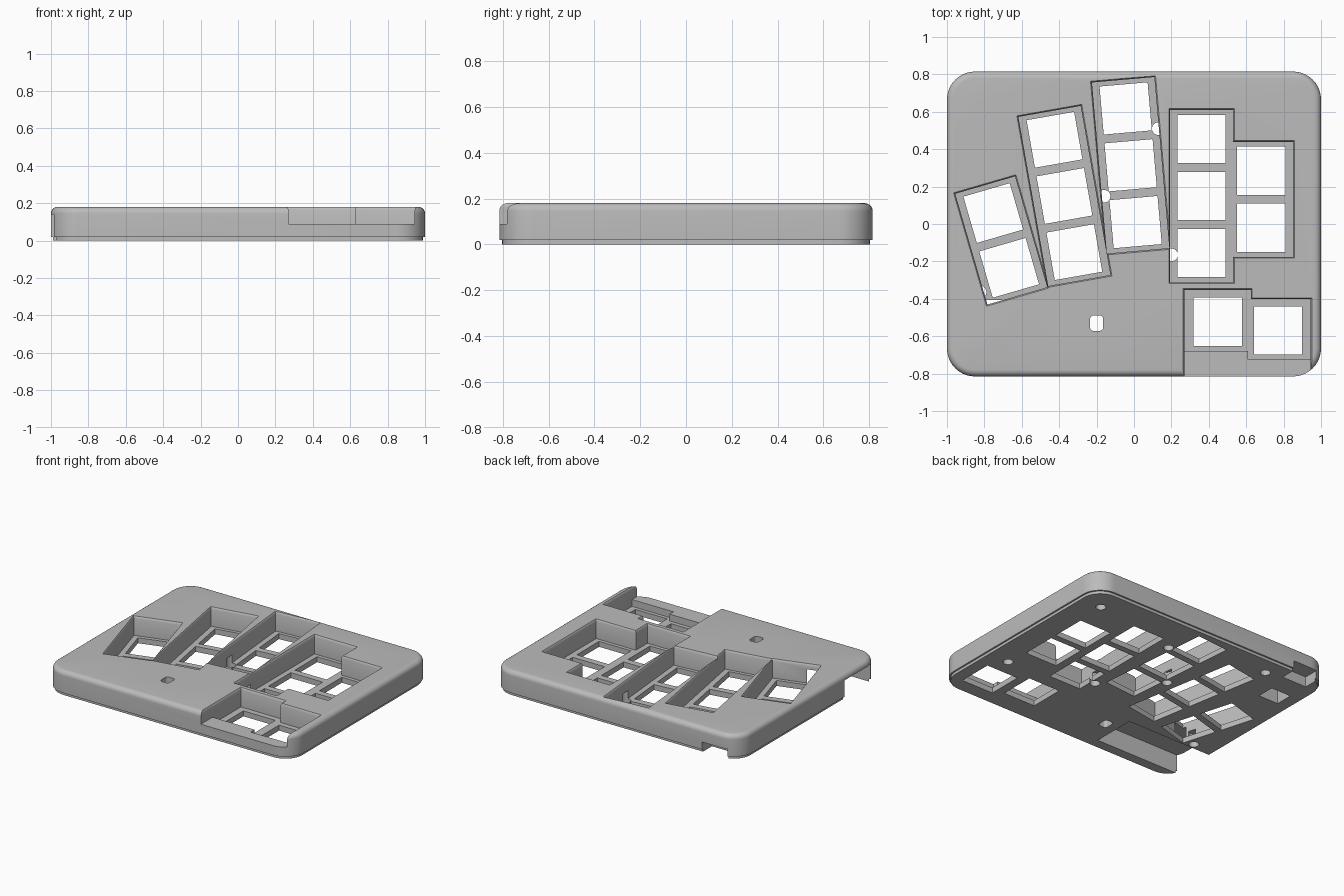
import bpy, bmesh, math
from mathutils import Vector, Matrix

cube = bpy.data.objects.get("Cube")
if cube:
    bpy.data.objects.remove(cube, do_unlink=True)

HALF_X, HALF_Y, TOP = 1.0, 0.815, 0.18
FLOOR, KEY = 0.04, 0.258

grey = bpy.data.materials.new("matte grey")
grey.use_nodes = True
colour = (0.5, 0.5, 0.5, 1)
grey.diffuse_color = colour
grey.node_tree.nodes["Principled BSDF"].inputs["Base Color"].default_value = colour


def rounded_ring(hx, hy, r, z, steps=10):
    """Points of a rounded rectangle, counter-clockwise."""
    points = []
    for corner, (sx, sy) in enumerate([(1, 1), (-1, 1), (-1, -1), (1, -1)]):
        for i in range(steps + 1):
            a = math.pi / 2 * (corner + i / steps)
            points.append(Vector((sx * (hx - r) + r * math.cos(a),
                                  sy * (hy - r) + r * math.sin(a), z)))
    return points


def loft(name, rings):
    """Closed solid through a stack of equal rings."""
    bm = bmesh.new()
    loops = [[bm.verts.new(p) for p in ring] for ring in rings]
    for low, high in zip(loops, loops[1:]):
        for i in range(len(low)):
            j = (i + 1) % len(low)
            bm.faces.new((low[i], low[j], high[j], high[i]))
    bm.faces.new(loops[0][::-1])
    bm.faces.new(loops[-1])
    mesh = bpy.data.meshes.new(name)
    bm.to_mesh(mesh)
    bm.free()
    obj = bpy.data.objects.new(name, mesh)
    bpy.context.collection.objects.link(obj)
    return obj


# Case body: inset base lip, straight wall, rounded top edge
profile = [(0.012, 0), (0.012, 0.02), (0, 0.02)]
for i in range(7):
    a = math.pi / 2 * i / 6
    profile.append((0.035 * (1 - math.cos(a)), TOP - 0.035 + 0.035 * math.sin(a)))
case = loft("keyboard_case", [rounded_ring(HALF_X - d, HALF_Y - d, 0.15 - d, z)
                              for d, z in profile])
case.data.materials.append(grey)


def cut(cutter):
    """Subtract a cutter from the case and discard it."""
    cutter.hide_render = True
    cutter.data.materials.append(grey)
    mod = case.modifiers.new("cut", 'BOOLEAN')
    mod.operation = 'DIFFERENCE'
    mod.solver = 'EXACT'
    mod.object = cutter
    graph = bpy.context.evaluated_depsgraph_get()
    mesh = bpy.data.meshes.new_from_object(case.evaluated_get(graph))
    case.modifiers.clear()
    case.data = mesh
    bpy.data.objects.remove(cutter, do_unlink=True)


def cut_block(cx, cy, w, d, z0, z1, angle=0, flare=0):
    """Rectangular pocket, optionally widened near the top surface."""
    levels = [(z0, 0), (z1, 0)]
    if flare:
        levels = [(z0, 0), (TOP - 0.016, 0), (TOP - 0.004, flare * 0.4),
                  (TOP + 0.004, flare)]
    place = Matrix.Translation((cx, cy, 0)) @ Matrix.Rotation(math.radians(angle), 4, 'Z')
    cut(loft("cutter", [[place @ Vector((sx * (w / 2 + f), sy * (d / 2 + f), z))
                         for sx, sy in [(1, 1), (-1, 1), (-1, -1), (1, -1)]]
                        for z, f in levels]))


def cut_span(x0, x1, y0, y1, z0, z1, flare=0):
    cut_block((x0 + x1) / 2, (y0 + y1) / 2, x1 - x0, y1 - y0, z0, z1, 0, flare)


# Key wells of the three slanted columns, then of the straight ones
columns = [(-0.71, -0.088, 0.333, 0.617, 16.2, 2),
           (-0.372, 0.15, 0.338, 0.918, 10, 3),
           (-0.018, 0.314, 0.335, 0.918, 5, 3),
           (0.361, 0.15, 0.336, 0.92, 0, 3),
           (0.68, 0.132, 0.34, 0.615, 0, 2)]
for cx, cy, w, d, angle, keys in columns:
    cut_block(cx, cy, w, d, FLOOR, TOP, angle, 0.01)

# Thumb wells and the lowered front rim
cut_span(0.27, 0.625, -0.68, -0.352, FLOOR, TOP, 0.01)
cut_span(0.61, 0.945, -0.725, -0.402, FLOOR, TOP, 0.01)
cut_span(0.27, 0.945, -1.1, -0.66, 0.09, TOP, 0.01)

# Switch openings through the floors
for cx, cy, w, d, angle, keys in columns:
    a = math.radians(angle)
    for k in range(keys):
        s = (k - (keys - 1) / 2) * 0.305
        cut_block(cx - math.sin(a) * s, cy + math.cos(a) * s, KEY, KEY, -0.1, 0.1, angle)
for cx, cy in [(0.448, -0.522), (0.77, -0.57)]:
    cut_block(cx, cy, KEY, KEY, -0.1, 0.1)

# Screw holes from below
for x, y in [(0.82, 0.634), (0.825, -0.318), (0.2, -0.165), (0.13, 0.51),
             (-0.16, 0.148), (-0.575, 0.67), (-0.823, -0.364)]:
    hole = loft("cutter", [rounded_ring(0.034, 0.034, 0.0339, z, 6) for z in (-0.1, 0.1)])
    hole.location = (x, y, 0)
    bpy.context.view_layer.update()
    cut(hole)

# Reset opening right through
reset = loft("cutter", [rounded_ring(0.035, 0.042, 0.02, z, 5) for z in (-0.1, 0.3)])
reset.location = (-0.2, -0.53, 0)
bpy.context.view_layer.update()
cut(reset)

# Controller bay open to the side, cable notch at the back, small pocket
cut_span(-1.1, -0.3, -0.73, -0.405, -0.1, 0.14)
cut_span(-0.9, -0.7, 0.7, 0.95, -0.1, 0.075)
cut_span(-0.9, -0.74, 0.41, 0.54, -0.1, 0.1)

# Smooth curved walls, keep hard edges
bpy.ops.object.select_all(action='DESELECT')
case.select_set(True)
bpy.context.view_layer.objects.active = case
bpy.ops.object.shade_smooth_by_angle(angle=math.radians(30))
